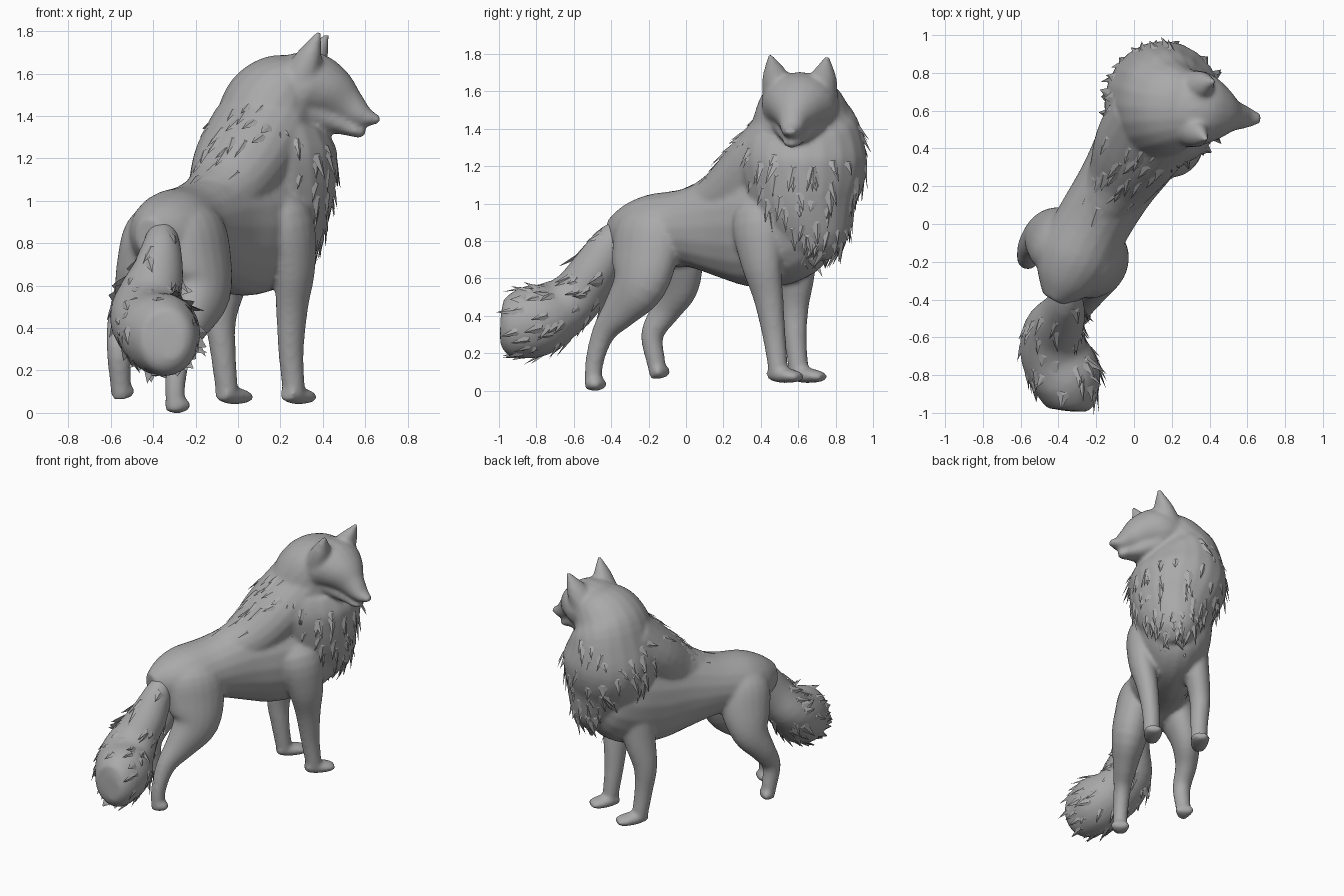
import bpy, bmesh, math, random
from mathutils import Vector

random.seed(4)
Z = Vector((0, 0, 1))
Y = Vector((0, 1, 0))
X = Vector((1, 0, 0))
FWD = Vector((0.57, 0.82, 0)).normalized()   # the body stands diagonally

fur = bpy.data.materials.new("grey fur")
fur.diffuse_color = (0.40, 0.40, 0.40, 1)


def spline(rings, steps):
    """Catmull-Rom through (x, y, z, side radius, up radius) rings."""
    out = []
    for i in range(len(rings) - 1):
        a, b, c, d = (rings[max(0, min(len(rings) - 1, i + k))] for k in (-1, 0, 1, 2))
        for s in range(steps):
            t = s / steps
            out.append([0.5 * (2 * q + (r - p) * t + (2 * p - 5 * q + 4 * r - u) * t * t
                               + (3 * q - p - 3 * r + u) * t ** 3)
                        for p, q, r, u in zip(a, b, c, d)])
    return out + [list(rings[-1])]


def tube(bm, rings, up, n=20, steps=4):
    """Closed loft of elliptical sections; returns the side faces."""
    pts = spline(rings, steps)
    loops = []
    for i, p in enumerate(pts):
        t = Vector(pts[min(i + 1, len(pts) - 1)][:3]) - Vector(pts[max(i - 1, 0)][:3])
        side = t.cross(up).normalized()
        top = side.cross(t).normalized()
        c = Vector(p[:3])
        loops.append([bm.verts.new(c + side * math.cos(a) * max(p[3], 0.004)
                                   + top * math.sin(a) * max(p[4], 0.004))
                      for a in (2 * math.pi * k / n for k in range(n))])
    faces = []
    for a, b in zip(loops, loops[1:]):
        for k in range(n):
            faces.append(bm.faces.new((a[k], a[(k + 1) % n], b[(k + 1) % n], b[k])))
    bm.faces.new(loops[0])
    bm.faces.new(loops[-1])
    return faces


def finish(name, bm, voxel=0.0, smooth=True):
    bmesh.ops.recalc_face_normals(bm, faces=bm.faces[:])
    me = bpy.data.meshes.new(name)
    bm.to_mesh(me)
    bm.free()
    me.materials.append(fur)
    for p in me.polygons:
        p.use_smooth = smooth
    ob = bpy.data.objects.new(name, me)
    bpy.context.collection.objects.link(ob)
    if voxel:
        m = ob.modifiers.new("fuse", 'REMESH')
        m.mode = 'VOXEL'
        m.voxel_size = voxel
        m.use_smooth_shade = True
        s = ob.modifiers.new("soften", 'SMOOTH')
        s.factor = 0.5
        s.iterations = 8
    return ob


def samples(bm, faces, count):
    """Random (centre, outward normal) spots on a loft, weighted by area."""
    bmesh.ops.recalc_face_normals(bm, faces=bm.faces[:])
    bm.normal_update()
    picks = random.choices(faces, [f.calc_area() for f in faces], k=count)
    return [(f.calc_center_median(), f.normal.copy()) for f in picks]


def tufts(name, spots, flow, length, lift):
    """Broad, flat pointed locks lying along the surface in the flow direction."""
    bm = bmesh.new()
    for c, n in spots:
        d = flow(c) + Vector([random.uniform(-0.35, 0.35) for _ in range(3)])
        d = d - n * d.dot(n)
        if d.length < 0.2:
            continue
        d.normalize()
        s = d.cross(n)
        w = random.uniform(0.025, 0.05)
        k = random.uniform(0.6, 1.3) * length
        l, r, m, tip = (bm.verts.new(v) for v in (
            c + s * w - n * 0.012, c - s * w - n * 0.012, c + n * 0.006 + d * 0.03,
            c + d * k + n * lift * random.uniform(0.3, 1.1)))
        for f in ((l, m, tip), (m, r, tip), (r, l, tip), (l, r, m)):
            bm.faces.new(f)
    finish(name, bm, smooth=False)


# Body: torso, neck ridge, mane, head and legs fused into one skin
body = bmesh.new()
tube(body, [(-.42, -.40, .83, .07, .09), (-.37, -.30, .84, .16, .16), (-.31, -.18, .85, .205, .20),
            (-.22, 0, .87, .20, .21), (-.10, .20, .88, .205, .285), (0, .36, .885, .23, .335),
            (.10, .52, .915, .25, .345), (.18, .66, .95, .23, .29), (.23, .75, .97, .15, .18)], Z)
ridge = tube(body, [(-.25, -.02, .95, .10, .10), (-.08, .22, 1.03, .18, .17),
                    (.02, .40, 1.20, .24, .19), (.11, .55, 1.36, .25, .19)], Z)
mane = tube(body, [(.21, .68, .71, .08, .10), (.225, .68, .82, .18, .20), (.195, .64, 1.0, .27, .29),
                   (.155, .63, 1.2, .315, .34), (.155, .63, 1.38, .26, .31), (.19, .62, 1.48, .23, .26),
                   (.25, .615, 1.56, .17, .215), (.32, .61, 1.62, .08, .15)], Y)

# Head: skull with muzzle, and lower jaw
tube(body, [(.18, .63, 1.51, .20, .13), (.27, .615, 1.53, .205, .165), (.36, .605, 1.53, .20, .168),
            (.44, .59, 1.50, .155, .135), (.52, .575, 1.445, .088, .09), (.59, .565, 1.40, .06, .055),
            (.64, .56, 1.387, .04, .03), (.675, .56, 1.383, .022, .014)], Z)
tube(body, [(.36, .60, 1.42, .15, .09), (.50, .575, 1.355, .07, .045),
            (.57, .565, 1.325, .045, .028), (.60, .56, 1.32, .02, .015)], Z)

# Ears: broad-based points growing out of the skull
for bx, by, tx, ty, tz in ((.29, .505, .383, .448, 1.80), (.31, .715, .423, .757, 1.79)):
    tube(body, [(bx + (tx - bx) * t, by + (ty - by) * t, 1.56 + (tz - 1.56) * t, w, h)
                for t, w, h in ((0, .10, .10), (.5, .072, .062), (.8, .036, .03), (1, .01, .01))],
         X, n=14)

# Legs, with the path running from shoulder or hip to the ground
legs = [
    [(.13, .44, 1.06, .06, .08), (.22, .39, .92, .12, .15), (.265, .40, .70, .092, .12),
     (.255, .44, .50, .072, .085), (.25, .47, .30, .059, .064), (.26, .49, .14, .054, .054),
     (.265, .495, .07, .05, .05)],
    [(.04, .56, 1.04, .06, .08), (0, .58, .90, .10, .14), (-.04, .59, .65, .085, .11),
     (-.08, .58, .45, .069, .08), (-.07, .585, .28, .059, .061), (-.055, .60, .13, .054, .054),
     (-.05, .605, .07, .05, .05)],
    [(-.27, -.17, .98, .06, .09), (-.22, -.20, .88, .13, .19), (-.185, -.22, .72, .13, .195),
     (-.17, -.25, .57, .118, .16), (-.22, -.35, .43, .084, .105), (-.27, -.44, .31, .059, .066),
     (-.295, -.49, .15, .049, .049), (-.295, -.495, .005, .045, .045)],
    [(-.34, -.13, .98, .06, .09), (-.395, -.10, .86, .12, .17), (-.44, -.06, .70, .115, .165),
     (-.485, -.05, .56, .095, .125), (-.54, -.11, .43, .072, .085), (-.56, -.18, .30, .059, .062),
     (-.555, -.16, .15, .05, .05), (-.55, -.145, .07, .046, .046)],
]
for path in legs:
    tube(body, path, FWD)

# Paws, pointing forward from each ankle: ankle x, y, z, reach
for x, y, z, reach in ((.245, .475, .088, .15), (-.06, .59, .088, .16),
                       (-.305, -.51, .045, .07), (-.56, -.155, .11, .05)):
    tube(body, [(x + FWD.x * reach * t, y + FWD.y * reach * t, z - .014 * t, w, h)
                for t, w, h in ((-.2, .04, .035), (.3, .058, .043), (.8, .062, .034), (1.1, .045, .02))], Z)

mane_spots = [s for s in samples(body, mane, 230)
              if s[0].z < 1.45 and not (s[0].x > .30 and s[0].z > 1.28)]
ridge_spots = [s for s in samples(body, ridge, 70) if s[1].z > 0.1]
finish("body", body, voxel=0.013)

# Tail: drooping brush with a blunt end
tail = bmesh.new()
tail_faces = tube(tail, [(-.36, -.30, .87, .06, .07), (-.36, -.40, .79, .09, .10),
                         (-.38, -.48, .66, .125, .125), (-.425, -.57, .52, .165, .145),
                         (-.42, -.68, .43, .185, .165), (-.365, -.80, .375, .19, .195),
                         (-.34, -.90, .35, .16, .18), (-.33, -.965, .345, .125, .15),
                         (-.33, -.99, .345, .07, .09)], Z)
tail_spots = [s for s in samples(tail, tail_faces, 120) if -.88 < s[0].y < -.42]
finish("tail", tail, voxel=0.016)

# Fur locks on mane, withers and tail
tufts("mane_fur", mane_spots, lambda c: Vector((-.15, -.1, -1)), .13, .02)
tufts("withers_fur", ridge_spots, lambda c: Vector((-.57, -.82, -.4)), .13, .02)
tufts("tail_fur", tail_spots, lambda c: Vector((0, -.8, -.2)), .12, .022)
